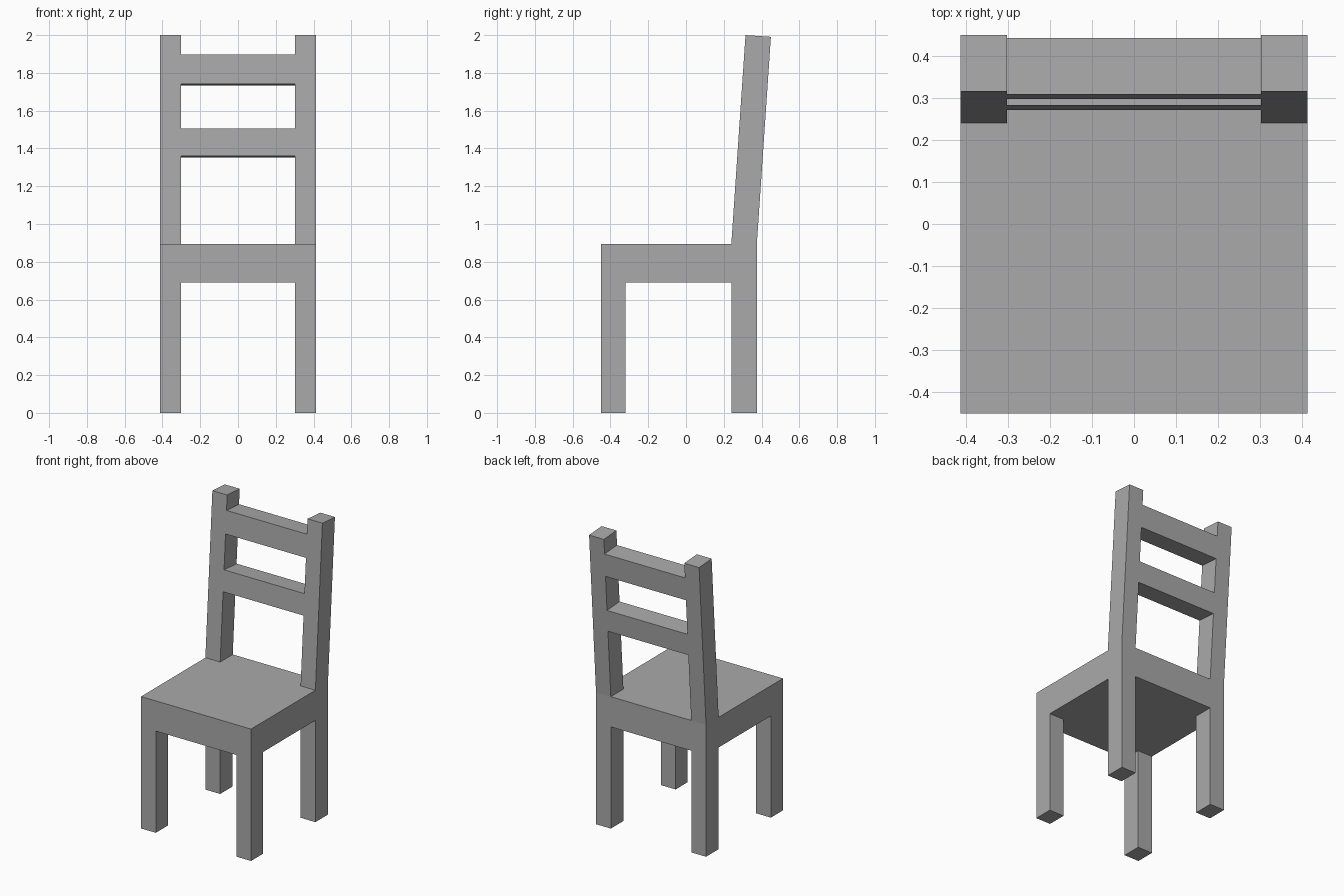
import bpy
import bmesh

cube = bpy.data.objects.get("Cube")
if cube:
    bpy.data.objects.remove(cube, do_unlink=True)

# One plain grey for the whole chair
GREY = (0.4, 0.4, 0.4, 1.0)
grey = bpy.data.materials.new("plain_grey")
grey.use_nodes = True
grey.diffuse_color = GREY
grey.node_tree.nodes["Principled BSDF"].inputs["Base Color"].default_value = GREY

# Main dimensions
HALF_W, INNER = 0.413, 0.302
FRONT, BACK = -0.45, 0.375
LEG_FRONT_END, POST_FRONT = -0.32, 0.24
SEAT_LOW, SEAT_TOP, TOP = 0.69, 0.895, 2.0
LEAN = 0.075 / (TOP - SEAT_TOP)
DEPTH = BACK - POST_FRONT


def extrude_profile(name, profile, x0, x1):
    """Extrude a closed (y, z) side profile from x0 to x1."""
    bm = bmesh.new()
    face = bm.faces.new([bm.verts.new((x0, y, z)) for y, z in profile])
    result = bmesh.ops.extrude_face_region(bm, geom=[face])
    verts = [v for v in result["geom"] if isinstance(v, bmesh.types.BMVert)]
    bmesh.ops.translate(bm, verts=verts, vec=(x1 - x0, 0, 0))
    bmesh.ops.recalc_face_normals(bm, faces=bm.faces)
    mesh = bpy.data.meshes.new(name)
    bm.to_mesh(mesh)
    bm.free()
    mesh.materials.append(grey)
    obj = bpy.data.objects.new(name, mesh)
    bpy.context.collection.objects.link(obj)
    return obj


def box(y0, y1, z0, z1):
    return [(y0, z0), (y1, z0), (y1, z1), (y0, z1)]


def leaning(z0, z1, square_base=True):
    """Profile of a piece of the leaning back, its ends square to the lean."""
    drop = DEPTH * LEAN

    def y(z):
        return POST_FRONT + (z - SEAT_TOP) * LEAN

    base_drop = drop if square_base else 0
    return [(y(z0), z0), (y(z0 - base_drop) + DEPTH, z0 - base_drop),
            (y(z1 - drop) + DEPTH, z1 - drop), (y(z1), z1)]


# Solid seat
extrude_profile("seat", box(FRONT, BACK, SEAT_LOW, SEAT_TOP), -HALF_W, HALF_W)

# Legs and back posts on both sides
for side, sign in (("left", 1), ("right", -1)):
    x0, x1 = sign * INNER, sign * HALF_W
    extrude_profile(f"front_leg_{side}", box(FRONT, LEG_FRONT_END, 0, SEAT_LOW), x0, x1)
    extrude_profile(f"back_leg_{side}", box(POST_FRONT, BACK, 0, SEAT_LOW), x0, x1)
    extrude_profile(f"back_post_{side}", leaning(SEAT_TOP, TOP, False), x0, x1)

# Cross rails of the back
for name, z0, z1 in (("lower_back_rail", 1.36, 1.505), ("upper_back_rail", 1.742, 1.898)):
    extrude_profile(name, leaning(z0, z1), -INNER, INNER)
